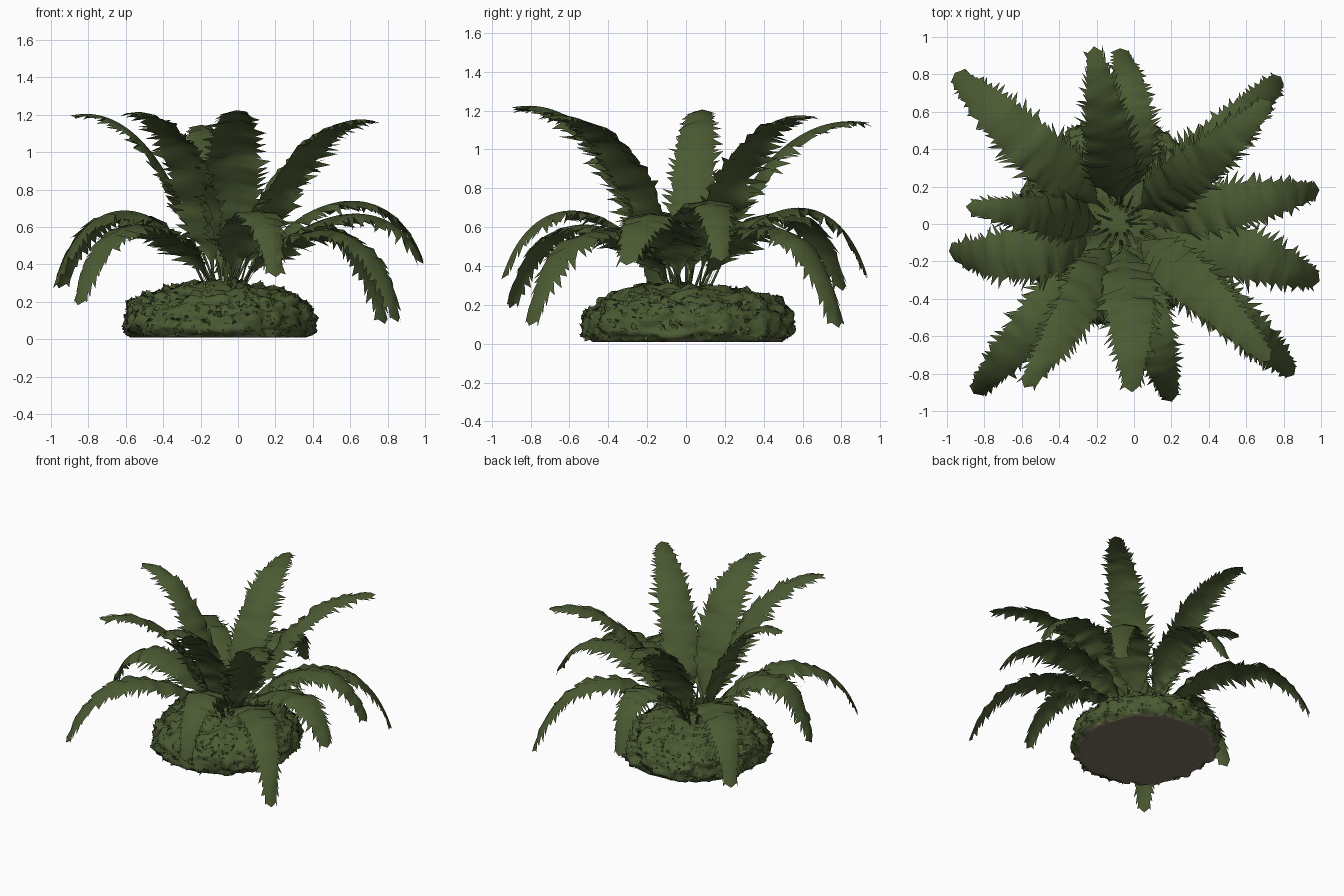
import bpy, bmesh, math, random
from mathutils import Vector, noise

random.seed(4)
cube = bpy.data.objects.get("Cube")
if cube:
    bpy.data.objects.remove(cube)


def material(name, rgb):
    mat = bpy.data.materials.new(name)
    mat.use_nodes = True
    colour = (*rgb, 1)
    mat.diffuse_color = colour
    bsdf = mat.node_tree.nodes["Principled BSDF"]
    bsdf.inputs["Base Color"].default_value = colour
    bsdf.inputs["Roughness"].default_value = 0.9
    return mat


green = material("fern green", (0.07, 0.102, 0.032))
brown = material("soil brown", (0.195, 0.163, 0.118))
CENTRE = Vector((-0.07, 0.0, 0.0))


def finish(bm, name, mats):
    mesh = bpy.data.meshes.new(name)
    for f in bm.faces:
        f.smooth = True
    bm.to_mesh(mesh)
    bm.free()
    for m in mats:
        mesh.materials.append(m)
    obj = bpy.data.objects.new(name, mesh)
    bpy.context.collection.objects.link(obj)


# Mossy mound: squashed lumpy sphere with a flat soil base
def build_mound():
    bm = bmesh.new()
    bmesh.ops.create_icosphere(bm, subdivisions=5, radius=1)
    for v in bm.verts:
        d = v.co.normalized()
        flat = math.sqrt(max(0, 1 - d.z * d.z))
        spread = flat ** 0.72 if d.z > 0 else flat ** 2.2
        k = spread / max(flat, 0.001)
        z = 0.07 + 0.22 * (d.z if d.z < 0 else d.z ** 0.85)
        co = Vector((d.x * k * 0.51 - 0.1, d.y * k * 0.54 + 0.01, max(z, 0.01)))
        if z > 0.01:
            bump = 0.03 * noise.noise(co * 8) + 0.045 * noise.noise(co * 22)
            co += d * (bump + 0.015 * noise.noise(co * 50))
            co.z = max(co.z, 0.01)
        v.co = co
    bm.normal_update()
    for f in bm.faces:
        f.material_index = int(f.normal.z < -0.8 and f.calc_center_median().z < 0.02)
    # Small moss flakes standing off the surface
    spots = [(f.calc_center_median(), f.normal.copy()) for f in bm.faces
             if f.material_index == 0 and f.calc_center_median().z > 0.03]
    for p, n in random.sample(spots, 900):
        side = n.cross(Vector((random.uniform(-1, 1), random.uniform(-1, 1), 0.5))).normalized()
        out = (n * 0.5 + n.cross(side) * random.choice((-1, 1))).normalized()
        s = random.uniform(0.008, 0.018)
        pts = (p - side * s, p + side * s, p + out * s * 1.8)
        face = bm.faces.new([bm.verts.new(q) for q in pts])
        face.normal_update()
        if face.normal.dot(n) < 0:
            face.normal_flip()
    finish(bm, "moss_mound", [green, brown])


def bezier(p, t):
    u = 1 - t
    return p[0] * u**3 + p[1] * 3 * u * u * t + p[2] * 3 * u * t * t + p[3] * t**3


# Half width of a blade along its length: thin stem, broad middle, narrower tip
def half_width(t, full):
    if t < 0.1:
        return 0.007
    rise = math.sin(min(1, (t - 0.1) / 0.22) * math.pi / 2)
    fall = 1 if t < 0.4 else 1 - 0.72 * ((t - 0.4) / 0.6) ** 1.7
    return 0.007 + full * rise * fall


# One arching frond with saw-toothed, slightly ruffled leaflets beside the rib
def build_frond(name, tip, inner_z, outer_z, full, inner, outer, bend):
    tip = Vector(tip)
    reach = Vector((tip.x, tip.y, 0)) - CENTRE
    heading = reach.normalized()
    across = Vector((-heading.y, heading.x, 0))
    path = [CENTRE + heading * 0.1 + Vector((0, 0, 0.26)),
            CENTRE + reach * inner + Vector((0, 0, inner_z)) + across * bend * 0.5,
            CENTRE + reach * outer + Vector((0, 0, outer_z)) + across * bend, tip]
    count = 36
    bm = bmesh.new()
    rows = []
    for i in range(count + 1):
        t = i / count
        p = bezier(path, t)
        tangent = (bezier(path, min(1, t + 0.01)) - bezier(path, max(0, t - 0.01))).normalized()
        normal = tangent.cross(across).normalized()
        if normal.z < 0:
            normal.negate()
        w = half_width(t, full)
        rib = bm.verts.new(p)
        mids = [bm.verts.new(p + across * s * w * 0.78 - normal * w * random.uniform(0.05, 0.35))
                for s in (-1, 1)]
        rows.append((rib, mids, p, tangent, normal, w))
    for a, b in zip(rows, rows[1:]):
        for k, s in enumerate((-1, 1)):
            quad = [a[0], b[0], b[1][k], a[1][k]]
            bm.faces.new(quad if s < 0 else quad[::-1])
            if b[5] > 0.02:
                w = b[5] * random.uniform(0.9, 1.32)
                point = (b[2] + across * s * w + b[3] * random.uniform(-0.005, 0.04)
                         - b[4] * w * random.uniform(0.2, 0.5))
                tooth = [a[1][k], b[1][k], bm.verts.new(point)]
                bm.faces.new(tooth if s < 0 else tooth[::-1])
    # Pointed end
    end = rows[-1]
    point = bm.verts.new(end[2] + end[3] * 0.03)
    for k, s in enumerate((-1, 1)):
        tri = [end[0], point, end[1][k]]
        bm.faces.new(tri if s < 0 else tri[::-1])
    bmesh.ops.recalc_face_normals(bm, faces=bm.faces[:])
    if sum(f.normal.z for f in bm.faces) < 0:
        bmesh.ops.reverse_faces(bm, faces=bm.faces[:])
    finish(bm, name, [green])


build_mound()

# Upright fronds: tip position, half width and sideways bend
tall = [((-0.87, 0.09, 1.2), 0.12, 0), ((-0.57, -0.85, 1.21), 0.135, 0.04),
        ((-0.01, -0.87, 1.22), 0.16, 0.03), ((0.71, -0.71, 1.17), 0.145, 0.04),
        ((0.71, 0.64, 1.17), 0.145, -0.04), ((-0.21, 0.92, 1.14), 0.145, 0)]
for i, (tip, width, bend) in enumerate(tall):
    build_frond(f"tall_frond_{i + 1}", tip, 0.74, tip[2] + 0.06, width, 0.22, 0.55, bend)

# Drooping fronds: tip position, half width, arch height and sideways bend
low = [((0.78, 0.78, 0.11), 0.14, 0.87, -0.04), ((0.98, 0.18, 0.45), 0.14, 0.97, 0),
       ((0.98, -0.3, 0.43), 0.17, 0.88, 0.04), ((0.85, -0.8, 0.12), 0.14, 0.84, 0.04),
       ((0.2, -0.94, 0.36), 0.14, 0.92, 0), ((-0.85, -0.9, 0.21), 0.14, 0.86, 0),
       ((-0.98, -0.15, 0.3), 0.17, 0.94, 0.12), ((-0.95, 0.8, 0.3), 0.155, 0.92, 0.02),
       ((-0.07, 0.93, 0.36), 0.14, 0.94, -0.09)]
for i, (tip, width, arch, bend) in enumerate(low):
    build_frond(f"low_frond_{i + 1}", tip, arch - 0.25, arch, width, 0.25, 0.8, bend)

# Thin bare stems between the mound and the leaves
for i in range(16):
    angle = i * math.tau / 16
    outward = Vector((math.cos(angle), math.sin(angle), 0))
    foot = CENTRE + outward * random.uniform(0.06, 0.17)
    bm = bmesh.new()
    bmesh.ops.create_cone(bm, cap_ends=True, segments=5, radius1=0.009, radius2=0.005, depth=0.2)
    for v in bm.verts:
        v.co += foot + Vector((0, 0, 0.36)) + outward * v.co.z * 0.5
    finish(bm, f"stem_{i + 1}", [green])
